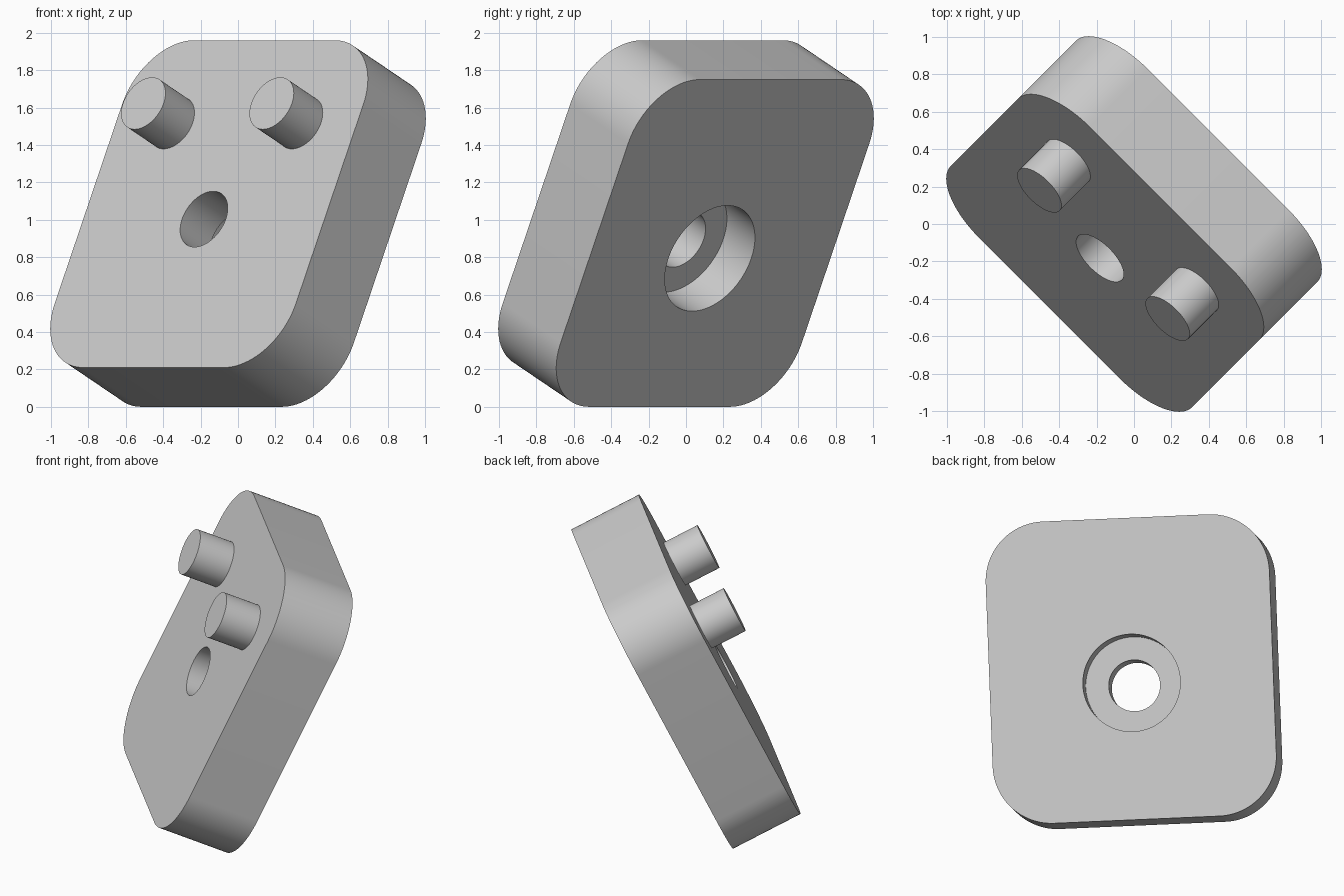
import bpy
import bmesh
from math import pi, cos, sin, radians
from mathutils import Matrix, Vector

if "Cube" in bpy.data.objects:
    bpy.data.objects.remove(bpy.data.objects["Cube"], do_unlink=True)

# Plate dimensions in its own frame: x across, y up the slope, z out of the front
HALF_W, HALF_H, HALF_T, CORNER = 0.912, 0.97, 0.243, 0.38
HOLE_Y = -0.09

# Tilted frame of the whole part
across = Vector((1, -1, 0)).normalized()
normal = Vector((-0.638, -0.638, 0.432)).normalized()
upslope = normal.cross(across)
frame = Matrix((across, upslope, normal)).transposed().to_4x4()
frame.translation = (0, 0, 0.98)

grey = bpy.data.materials.new("plain grey")
grey.use_nodes = True
grey.diffuse_color = (0.6, 0.6, 0.6, 1)
grey.node_tree.nodes["Principled BSDF"].inputs["Base Color"].default_value = grey.diffuse_color


def prism(name, outline, z0, z1):
    """Extrude a flat outline from z0 to z1 and place it in the tilted frame."""
    bm = bmesh.new()
    face = bm.faces.new([bm.verts.new((x, y, z0)) for x, y in outline])
    top = bmesh.ops.extrude_face_region(bm, geom=[face])["geom"]
    bmesh.ops.translate(bm, vec=(0, 0, z1 - z0),
                        verts=[g for g in top if isinstance(g, bmesh.types.BMVert)])
    bmesh.ops.recalc_face_normals(bm, faces=bm.faces)
    mesh = bpy.data.meshes.new(name)
    bm.to_mesh(mesh)
    bm.free()
    mesh.materials.append(grey)
    obj = bpy.data.objects.new(name, mesh)
    obj.matrix_world = frame
    bpy.context.collection.objects.link(obj)
    return obj


def arc(cx, cy, r, start, sweep, steps):
    return [(cx + r * cos(start + sweep * i / steps), cy + r * sin(start + sweep * i / steps))
            for i in range(steps + 1)]


def disc(cx, cy, r, steps=96):
    return arc(cx, cy, r, 0, 2 * pi, steps)[:-1]


def activate(obj):
    bpy.ops.object.select_all(action="DESELECT")
    obj.select_set(True)
    bpy.context.view_layer.objects.active = obj


# Rounded plate
outline = []
for i, (sx, sy) in enumerate(((1, 1), (-1, 1), (-1, -1), (1, -1))):
    outline += arc(sx * (HALF_W - CORNER), sy * (HALF_H - CORNER), CORNER, i * pi / 2, pi / 2, 24)
plate = prism("plate", outline, -HALF_T, HALF_T)

# Through hole and wider counterbore from the back
cutters = [prism("hole_cutter", disc(0, HOLE_Y, 0.165), -0.5, 0.5),
           prism("counterbore_cutter", disc(0, HOLE_Y, 0.313), -0.5, -HALF_T + 0.235)]
for cutter in cutters:
    cutter.hide_render = True
    cut = plate.modifiers.new("cut", "BOOLEAN")
    cut.operation = "DIFFERENCE"
    cut.solver = "EXACT"
    cut.object = cutter
    activate(plate)
    bpy.ops.object.modifier_apply(modifier=cut.name)
    bpy.data.objects.remove(cutter, do_unlink=True)

# Two pegs on the front face
pegs = [prism(name, disc(side * 0.485, 0.48, 0.154), HALF_T - 0.02, HALF_T + 0.243)
        for name, side in (("right_peg", -1), ("left_peg", 1))]

for obj in [plate] + pegs:
    activate(obj)
    bpy.ops.object.shade_smooth_by_angle(angle=radians(30))
